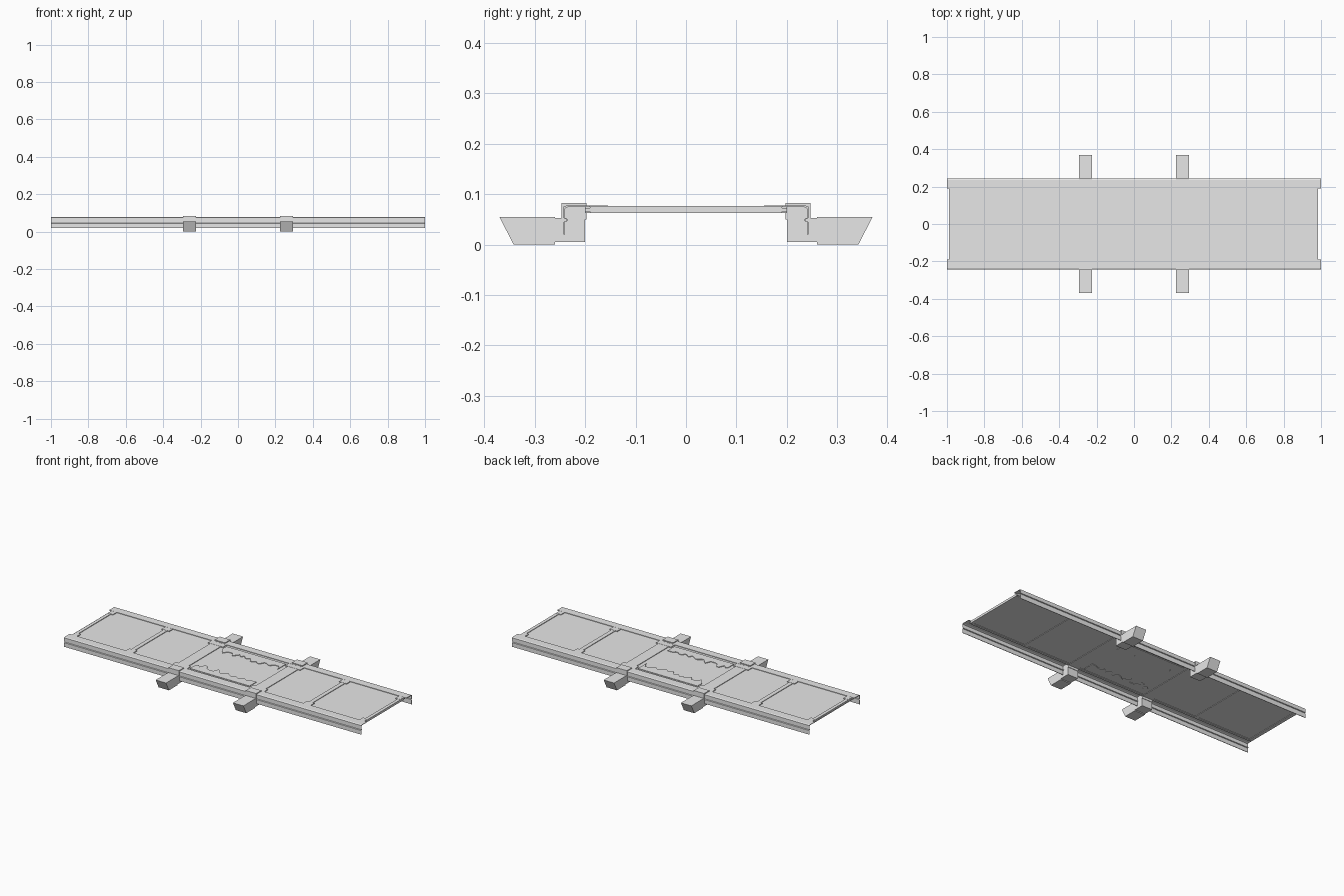
import bpy, bmesh, random

random.seed(4)
cube = bpy.data.objects.get("Cube")
if cube:
    bpy.data.objects.remove(cube)

grey = bpy.data.materials.new("light_grey")
grey.use_nodes = True
grey.diffuse_color = (0.8, 0.8, 0.8, 1)
grey.node_tree.nodes["Principled BSDF"].inputs["Base Color"].default_value = (0.8, 0.8, 0.8, 1)


def prism(name, outline, axis, lo, hi):
    """Extrude a 2D outline along x (outline is y, z) or z (outline is x, y)."""
    bm = bmesh.new()
    place = (lambda p: (lo, *p)) if axis == "x" else (lambda p: (*p, lo))
    face = bm.faces.new([bm.verts.new(place(p)) for p in outline])
    moved = bmesh.ops.extrude_face_region(bm, geom=[face])["geom"]
    shift = (hi - lo, 0, 0) if axis == "x" else (0, 0, hi - lo)
    bmesh.ops.translate(bm, vec=shift, verts=[v for v in moved if isinstance(v, bmesh.types.BMVert)])
    bmesh.ops.recalc_face_normals(bm, faces=bm.faces)
    mesh = bpy.data.meshes.new(name)
    bm.to_mesh(mesh)
    bm.free()
    mesh.materials.append(grey)
    obj = bpy.data.objects.new(name, mesh)
    bpy.context.collection.objects.link(obj)
    return obj


def box(name, x0, x1, y0, y1, z0, z1):
    y0, y1 = sorted((y0, y1))
    return prism(name, [(x0, y0), (x1, y0), (x1, y1), (x0, y1)], "z", z0, z1)


# Deck slab with recessed panels between raised bars
box("deck", -0.99, 0.985, -0.2, 0.2, 0.066, 0.073)
bars = {"end_bar": (0.965, 0.985), "panel_divider": (0.585, 0.61), "bracket_bar": (0.225, 0.295)}
for name, (a, b) in bars.items():
    for s in (-1, 1):
        x0, x1 = sorted((a * s, b * s))
        box(name, x0, x1, -0.19, 0.19, 0.0725, 0.0765)
        box("under_" + name, x0, x1, -0.19, 0.19, 0.063, 0.0665)

# Shells of both side rails: top flange, grooved outer wall, open underneath
outer = [(0.19, 0.078), (0.236, 0.078), (0.243, 0.075), (0.243, 0.053),
         (0.238, 0.051), (0.238, 0.047), (0.243, 0.045), (0.243, 0.02)]
inner = [(y - 0.003, z - (0.003 if z > 0.07 else 0)) for y, z in reversed(outer[1:])]
rail = outer + inner + [(0.19, 0.075)]

# Profile of a foot with its sloping outer end
foot = [(0.26, 0.0), (0.342, 0.0), (0.37, 0.055), (0.26, 0.055)]

for side in (-1, 1):
    prism("side_rail", [(y * side, z) for y, z in rail], "x", -1, 1)
    box("under_edge_strip", -0.97, 0.97, 0.185 * side, 0.2 * side, 0.063, 0.0665)
    for end in (-1, 1):
        # Corner gussets beside each divider
        for x, w in ((0.597, 0.025), (0.26, 0.05), (0.965, 0.015)):
            box("gusset", x * end - w, x * end + w, 0.155 * side, 0.2 * side, 0.07, 0.0775)
        # Clamp over the rail and the foot outside it
        x0, x1 = end * 0.26 - 0.035, end * 0.26 + 0.035
        prism("foot", [(y * side, z) for y, z in foot], "x", x0, x1)
        box("foot_neck", x0, x1, 0.2 * side, 0.26 * side, 0.005, 0.053)
        box("clamp", x0, x1, 0.197 * side, 0.247 * side, 0.05, 0.083)

    # Jagged broken plates along the centre panel, above and below
    steps = 26
    jag = [(-0.2 + 0.4 * i / steps, side * (0.13 - random.choice((0, 0.008, 0.02, 0.035))))
           for i in range(steps + 1)]
    plate = [(-0.2, side * 0.175)] + jag + [(0.2, side * 0.175)]
    prism("broken_plate", plate, "z", 0.0725, 0.0765)
    prism("under_broken_plate", plate, "z", 0.063, 0.0665)
